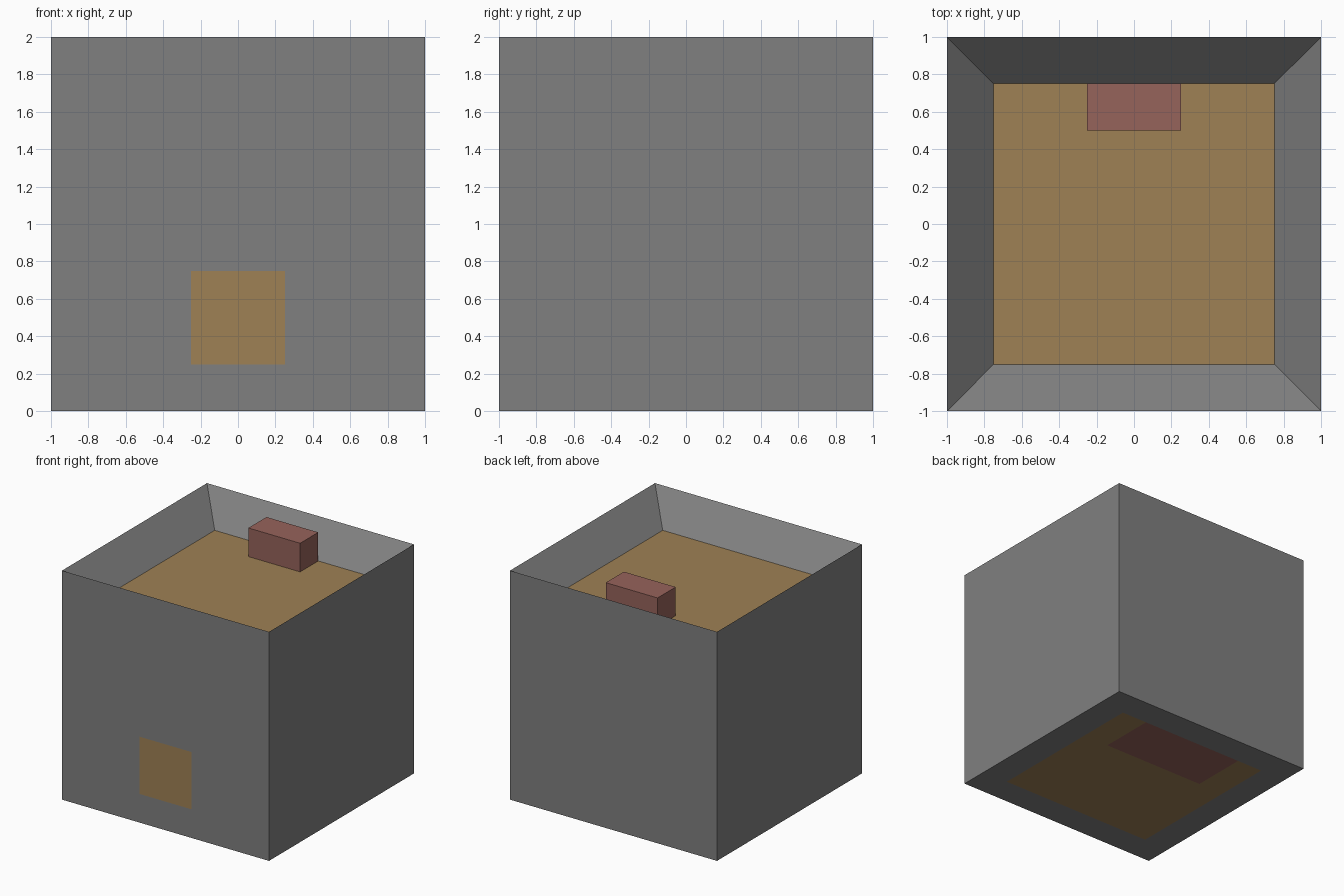
import bpy
import bmesh
from mathutils import Matrix, Vector

if "Cube" in bpy.data.objects:
    bpy.data.objects.remove(bpy.data.objects["Cube"], do_unlink=True)


def make_material(name, rgb):
    mat = bpy.data.materials.new(name)
    color = (*rgb, 1.0)
    mat.diffuse_color = color
    mat.use_nodes = True
    shader = mat.node_tree.nodes["Principled BSDF"]
    shader.inputs["Base Color"].default_value = color
    shader.inputs["Roughness"].default_value = 0.8
    return mat


GREY, OCHRE, BRICK = range(3)
materials = [
    make_material("stone grey", (0.216, 0.216, 0.216)),
    make_material("ochre", (0.345, 0.22, 0.09)),
    make_material("brick red", (0.305, 0.125, 0.105)),
]


def box(size, center):
    bm = bmesh.new()
    bmesh.ops.create_cube(bm, size=1.0)
    bmesh.ops.scale(bm, vec=size, verts=bm.verts)
    bmesh.ops.translate(bm, vec=center, verts=bm.verts)
    return bm


def finish(bm, name, mats):
    bm.normal_update()
    mesh = bpy.data.meshes.new(name)
    bm.to_mesh(mesh)
    bm.free()
    for mat in mats:
        mesh.materials.append(mat)
    obj = bpy.data.objects.new(name, mesh)
    bpy.context.collection.objects.link(obj)
    return obj


def inset_side(bm, direction, thickness, shift, color):
    """Inset the side facing a direction, shift the inner face and colour it."""
    bm.normal_update()
    face = max(bm.faces, key=lambda f: f.calc_center_median().dot(direction))
    bmesh.ops.inset_individual(bm, faces=[face], thickness=thickness,
                               use_even_offset=True)
    bmesh.ops.translate(bm, vec=shift, verts=face.verts)
    face.material_index = color
    return face


# Hollow-topped body
body = box((2, 2, 2), (0, 0, 1))
inset_side(body, Vector((0, 0, 1)), 0.25, (0, 0, -0.25), OCHRE)

# Square marking low on the front
inset_side(body, Vector((0, -1, 0)), 0.75, (0, 0, -0.5), OCHRE)

# Underside panel, cut so that a rectangle at its back edge is red
panel = inset_side(body, Vector((0, 0, -1)), 0.25, (0, 0, 0), OCHRE)
cuts = [((-0.5, 0, 0), (1, 0, 0)), ((0.5, 0, 0), (1, 0, 0)),
        ((0, 0.25, 0), (0, 1, 0))]
for point, normal in cuts:
    pieces = [f for f in body.faces
              if f.material_index == OCHRE and f.calc_center_median().z < 0.01]
    geom = set(pieces)
    for f in pieces:
        geom.update(f.edges, f.verts)
    bmesh.ops.bisect_plane(body, geom=list(geom), dist=0.0001,
                           plane_co=point, plane_no=normal)
for f in body.faces:
    c = f.calc_center_median()
    if f.material_index == OCHRE and c.z < 0.01 and abs(c.x) < 0.5 and c.y > 0.25:
        f.material_index = BRICK
finish(body, "body", materials)

# Block against the back wall of the hollow, level with the rim
finish(box((0.5, 0.25, 0.25), (0, 0.625, 1.875)), "back_block", [materials[BRICK]])
